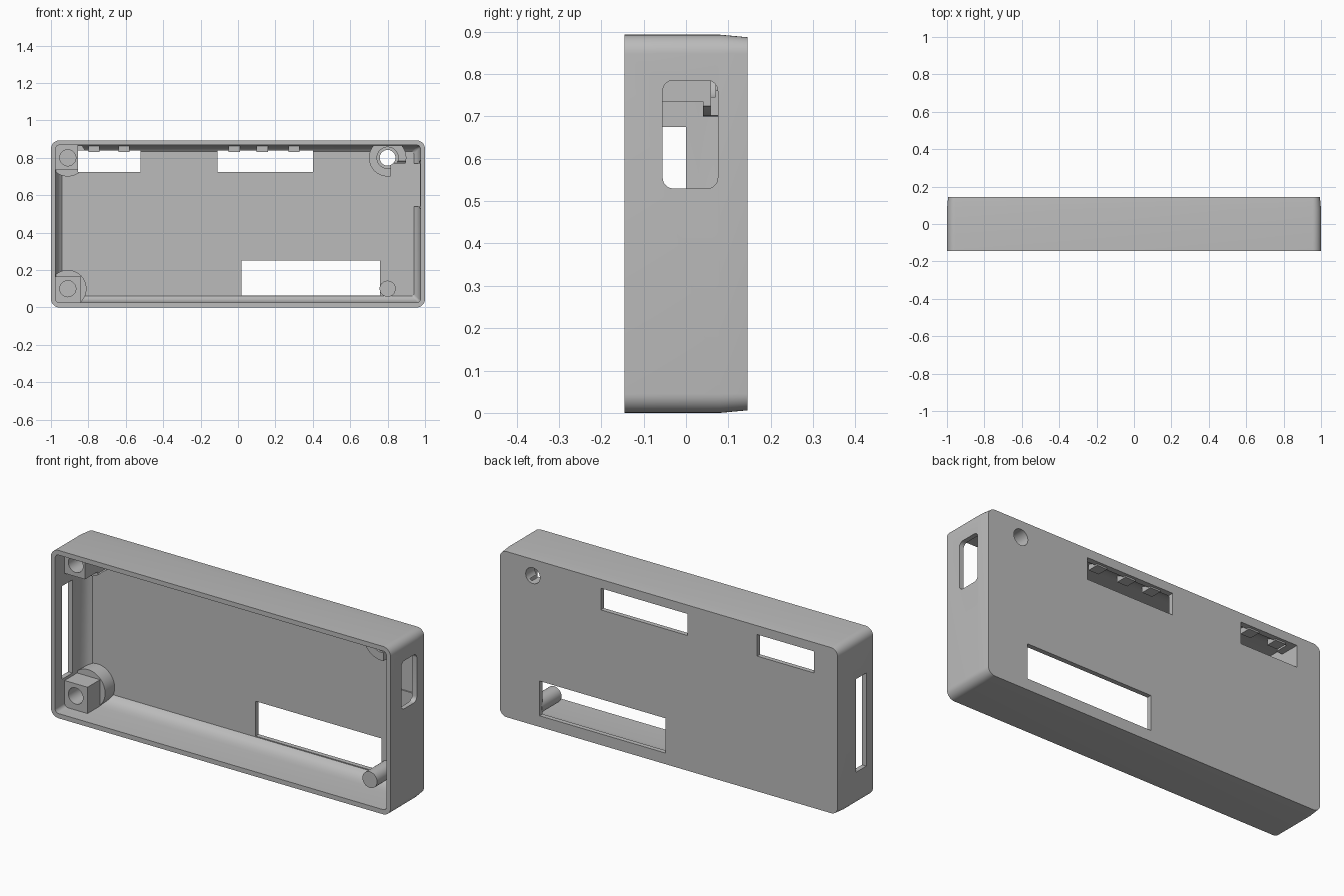
import bpy, bmesh, math
from mathutils import Matrix, Vector

if "Cube" in bpy.data.objects:
    bpy.data.objects.remove(bpy.data.objects["Cube"], do_unlink=True)

HEIGHT = 0.893
BACK = 0.13        # parts on the floor sink into it up to this depth

grey = bpy.data.materials.new("plain grey")
grey.use_nodes = True
grey.diffuse_color = (0.5, 0.5, 0.5, 1)
grey.node_tree.nodes["Principled BSDF"].inputs["Base Color"].default_value = (0.5, 0.5, 0.5, 1)


def finish(name, bm):
    bmesh.ops.recalc_face_normals(bm, faces=bm.faces)
    mesh = bpy.data.meshes.new(name)
    bm.to_mesh(mesh)
    bm.free()
    mesh.materials.append(grey)
    obj = bpy.data.objects.new(name, mesh)
    bpy.context.collection.objects.link(obj)
    return obj


def rounded_rect(u0, u1, v0, v1, r, steps=8):
    pts = []
    corners = [(u1 - r, v1 - r), (u0 + r, v1 - r), (u0 + r, v0 + r), (u1 - r, v0 + r)]
    for i, (u, v) in enumerate(corners):
        for s in range(steps + 1):
            a = (i + s / steps) * math.pi / 2
            pts.append((u + r * math.cos(a), v + r * math.sin(a)))
    return pts


def loft(name, rings):
    """Skin a stack of equal-count rings and cap both ends."""
    bm = bmesh.new()
    loops = [[bm.verts.new(p) for p in ring] for ring in rings]
    n = len(loops[0])
    for a, b in zip(loops, loops[1:]):
        for i in range(n):
            j = (i + 1) % n
            bm.faces.new((a[i], a[j], b[j], b[i]))
    bm.faces.new(loops[0])
    bm.faces.new(loops[-1])
    return finish(name, bm)


def box(name, x0, x1, y0, y1, z0, z1):
    bm = bmesh.new()
    bmesh.ops.create_cube(bm, size=1)
    bmesh.ops.scale(bm, vec=(x1 - x0, y1 - y0, z1 - z0), verts=bm.verts)
    bmesh.ops.translate(bm, vec=((x0 + x1) / 2, (y0 + y1) / 2, (z0 + z1) / 2), verts=bm.verts)
    return finish(name, bm)


def rod(name, x, z, r, y0, y1):
    bm = bmesh.new()
    place = Matrix.Translation((x, (y0 + y1) / 2, z)) @ Matrix.Rotation(math.pi / 2, 4, 'X')
    bmesh.ops.create_cone(bm, cap_ends=True, segments=48, radius1=r, radius2=r,
                          depth=y1 - y0, matrix=place)
    return finish(name, bm)


def combine(obj, others, operation='DIFFERENCE'):
    for other in others:
        mod = obj.modifiers.new("cut", 'BOOLEAN')
        mod.operation = operation
        mod.solver = 'EXACT'
        mod.object = other
        bpy.context.view_layer.objects.active = obj
        bpy.ops.object.modifier_apply(modifier=mod.name)


# Tray: outside with slightly tapered back, rim, then inside with a cove to the floor
profile = [(0.006, 0.145), (0, 0.08), (0, -0.145), (0.025, -0.145), (0.025, 0.03),
           (0.028, 0.06), (0.034, 0.085), (0.045, 0.107), (0.06, 0.12)]
rings = []
for inset, y in profile:
    outline = rounded_rect(-1 + inset, 1 - inset, inset, HEIGHT - inset, max(0.045 - inset, 0.012))
    rings.append([(x, y, z) for x, z in outline])
case = loft("case_shell", rings)

# Cutters: openings in the back and both ends
back_windows = [box("cut_top_window_a", -0.855, -0.52, 0.02, 0.2, 0.725, 0.84),
                box("cut_top_window_b", -0.11, 0.4, 0.02, 0.2, 0.725, 0.84),
                box("cut_low_window", 0.02, 0.76, 0.02, 0.2, 0.065, 0.25)]
end_slot = box("cut_end_slot", -1.1, -0.9, -0.087, 0, 0.18, 0.675)
port_outline = rounded_rect(-0.055, 0.075, 0.53, 0.785, 0.025)
port = loft("cut_port", [[(x, y, z) for y, z in port_outline] for x in (0.817, 1.1)])
port_recess = box("cut_port_recess", 0.817, 0.972, 0.05, 0.127, 0.54, 0.77)
screw_hole = rod("cut_screw_hole", 0.8, 0.8, 0.042, -0.1, 0.2)
screw_head = rod("cut_screw_head", 0.8, 0.8, 0.057, 0, 0.07)
inside = box("inside_limit", -0.98, 0.98, -0.14, BACK, 0.02, HEIGHT - 0.02)
cutters = back_windows + [end_slot, port, port_recess, screw_hole, screw_head, inside]
combine(case, back_windows + [end_slot, port, port_recess, screw_hole])
parts = [case]

# Two screw posts on the right side: square block on a round foot, with a blind hole
for name, z, z0, z1 in (("lower", 0.1, 0.02, 0.165), ("upper", 0.8, 0.735, HEIGHT - 0.02)):
    foot = rod(name + "_post", -0.91, z, 0.1, 0.04, BACK)
    combine(foot, [inside], 'INTERSECT')
    block = box(name + "_block", -0.98, -0.84 if z < 0.5 else -0.855, -0.065, 0.06, z0, z1)
    hole = rod(name + "_hole", -0.91, z, 0.043, -0.1, 0.05)
    combine(foot, [block], 'UNION')
    combine(foot, [hole, back_windows[0]])
    cutters += [block, hole]
    parts.append(foot)

# Drilled boss around the through hole
boss = rod("screw_boss", 0.8, 0.8, 0.1, 0.058, BACK)
combine(boss, [inside], 'INTERSECT')
combine(boss, [screw_hole, screw_head, port, port_recess])
parts.append(boss)

# Locating peg
parts.append(rod("locating_peg", 0.8, 0.1, 0.043, -0.035, BACK))

# Small ribs along the top edge of the upper windows
for i, x in enumerate((-0.77, -0.61, -0.02, 0.13, 0.3)):
    parts.append(box(f"top_rib_{i + 1}", x - 0.03, x + 0.03, 0.07, BACK, 0.832, 0.872))

for c in cutters:
    bpy.data.objects.remove(c, do_unlink=True)

bpy.ops.object.select_all(action='DESELECT')
for p in parts:
    p.select_set(True)
bpy.context.view_layer.objects.active = case
bpy.ops.object.shade_smooth_by_angle(angle=math.radians(30))
